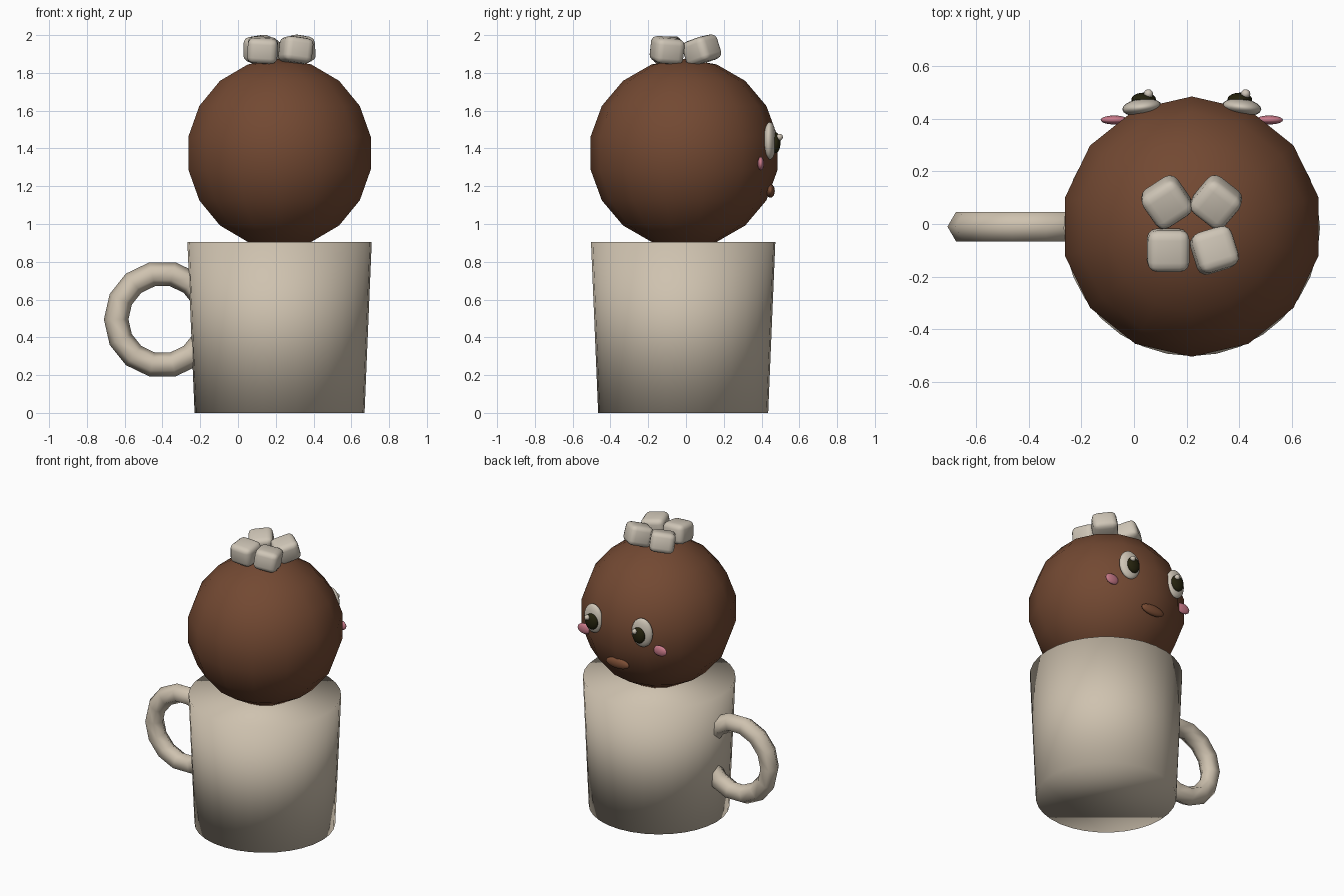
import bpy
from math import radians, pi

cube = bpy.data.objects.get("Cube")
if cube:
    bpy.data.objects.remove(cube, do_unlink=True)


def material(name, color):
    m = bpy.data.materials.new(name)
    m.use_nodes = True
    m.diffuse_color = (*color, 1)
    m.node_tree.nodes["Principled BSDF"].inputs["Base Color"].default_value = (*color, 1)
    return m


cream = material("cream", (0.62, 0.54, 0.43))
white = material("marshmallow white", (0.62, 0.56, 0.47))
cocoa = material("cocoa brown", (0.17, 0.066, 0.032))
lip = material("lip brown", (0.20, 0.075, 0.035))
pink = material("blush pink", (0.60, 0.20, 0.26))
black = material("olive black", (0.018, 0.016, 0.004))

CX, CY = 0.22, -0.01  # axis of the mug and head


def finish(name, mat):
    ob = bpy.context.object
    ob.name = name
    ob.data.materials.append(mat)
    bpy.ops.object.shade_smooth()
    return ob


def ellipsoid(name, mat, loc, size, turn=0, segments=20, rings=12):
    bpy.ops.mesh.primitive_uv_sphere_add(segments=segments, ring_count=rings, radius=1,
                                         location=loc, rotation=(0, 0, turn))
    bpy.context.object.scale = size
    return finish(name, mat)


# Mug: closed tapered cup with soft shading over the rim
bpy.ops.mesh.primitive_cone_add(vertices=32, radius1=0.45, radius2=0.488, depth=0.905,
                                location=(CX, CY - 0.005, 0.4525))
finish("mug", cream)

# Handle ring on the right
bpy.ops.mesh.primitive_torus_add(major_segments=14, minor_segments=6, major_radius=0.245,
                                 minor_radius=0.065, location=(-0.4, CY, 0.495),
                                 rotation=(pi / 2, 0, 0))
finish("handle", cream)

# Round faceted head
ellipsoid("head", cocoa, (CX, CY, 1.375), (0.503, 0.503, 0.5), segments=14, rings=9)

# Marshmallows: x, y, tilt x, tilt y, turn
for i, (x, y, tx, ty, turn) in enumerate([
        (0.13, -0.10, 6, 3, 0), (0.306, -0.10, -4, 8, 17),
        (0.125, 0.083, 14, -8, 33), (0.313, 0.083, 16, 8, -38)]):
    bpy.ops.mesh.primitive_cube_add(size=0.15, location=(x, y, 1.92),
                                    rotation=(radians(tx), radians(ty), radians(turn)))
    ob = finish(f"marshmallow_{i + 1}", white)
    ob.scale = (1.06, 1.06, 0.9)
    bevel = ob.modifiers.new("rounding", "BEVEL")
    bevel.width = 0.035
    bevel.segments = 3

# Face on the back side, mirrored about the head axis
for side, s in (("right", -1), ("left", 1)):
    ellipsoid(f"{side}_eye", white, (CX + s * 0.19, 0.444, 1.44), (0.075, 0.033, 0.1), -s * 0.12)
    ellipsoid(f"{side}_pupil", black, (CX + s * 0.183, 0.474, 1.43), (0.047, 0.026, 0.055))
    ellipsoid(f"{side}_eye_glint", white, (CX + s * 0.185 + 0.02, 0.495, 1.46),
              (0.018, 0.018, 0.018), segments=12, rings=8)
    ellipsoid(f"{side}_cheek", pink, (CX + s * 0.295, 0.396, 1.32), (0.052, 0.017, 0.036))
ellipsoid("mouth", lip, (CX, 0.447, 1.175), (0.09, 0.023, 0.036))
